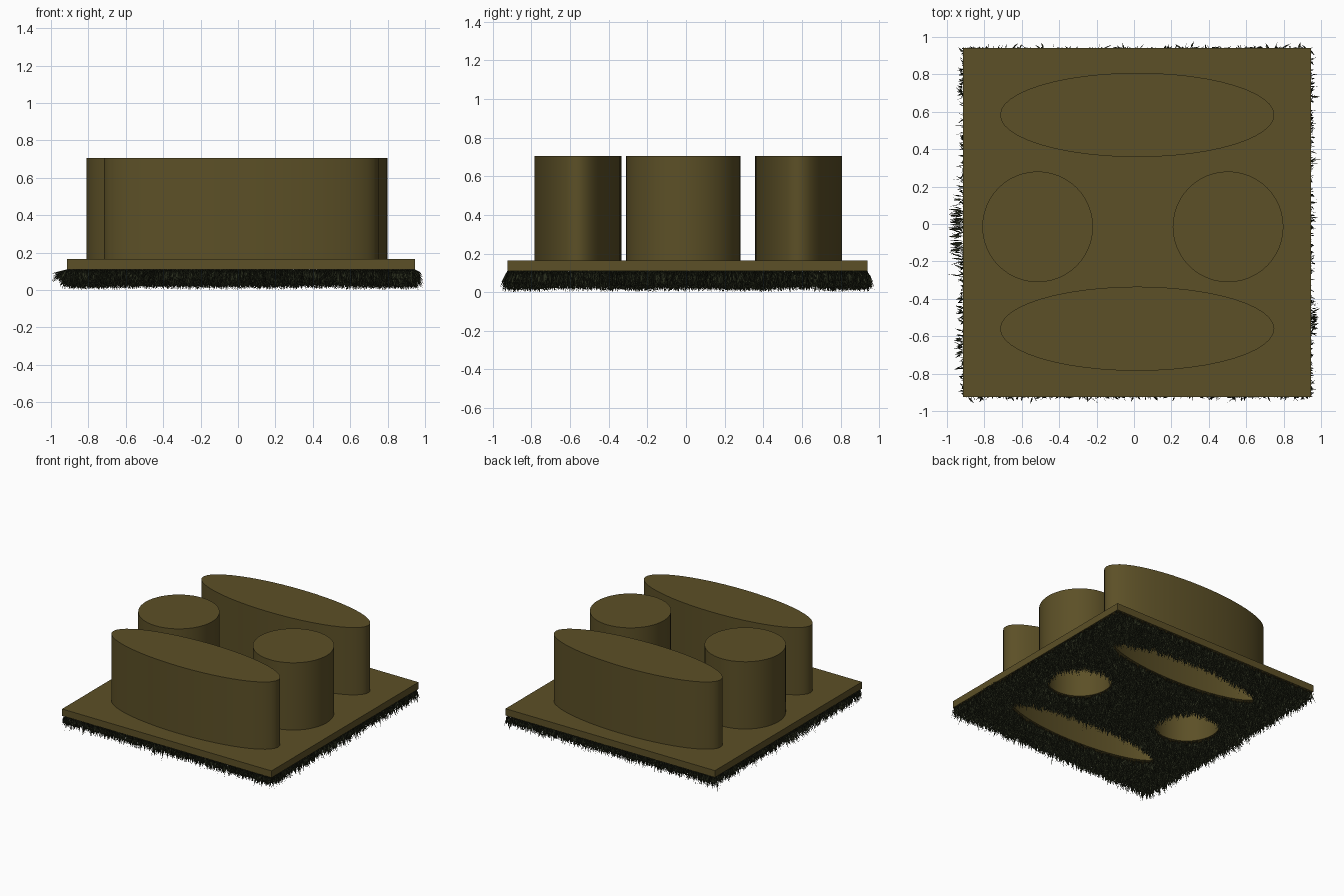
import bpy, bmesh, math, random
from mathutils import Vector

if "Cube" in bpy.data.objects:
    bpy.data.objects.remove(bpy.data.objects["Cube"])

random.seed(4)
X0, X1, Y0, Y1 = -0.915, 0.945, -0.925, 0.94
BOTTOM, TOP, WALL, HEIGHT = 0.11, 0.165, 0.055, 0.705
SIDES = 48
# raised columns: centre x, centre y, radius x, radius y
COLUMNS = [(0.017, 0.583, 0.733, 0.225), (0.017, -0.56, 0.733, 0.225),
           (-0.515, -0.015, 0.296, 0.296), (0.503, -0.015, 0.296, 0.296)]


def material(name, color):
    m = bpy.data.materials.new(name)
    m.diffuse_color = color
    m.use_nodes = True
    m.node_tree.nodes["Principled BSDF"].inputs["Base Color"].default_value = m.diffuse_color
    return m


def outline(col, inset):
    """Points of an ellipse, moved inward along its normals."""
    cx, cy, a, b = col
    pts = []
    for i in range(SIDES):
        t = 2 * math.pi * i / SIDES
        n = Vector((math.cos(t) / a, math.sin(t) / b)).normalized()
        pts.append((cx + a * math.cos(t) - n.x * inset, cy + b * math.sin(t) - n.y * inset))
    return pts


def ring(bm, pts, z):
    vs = [bm.verts.new((x, y, z)) for x, y in pts]
    es = [bm.edges.new((vs[i], vs[(i + 1) % len(vs)])) for i in range(len(vs))]
    return vs, es


def skin(bm, z, cap_z, inset):
    """One sheet: rectangle with the columns rising out of it."""
    border, edges = ring(bm, [(X0, Y0), (X1, Y0), (X1, Y1), (X0, Y1)], z)
    bases = []
    for col in COLUMNS:
        pts = outline(col, inset)
        low, es = ring(bm, pts, z)
        bases.append((low, pts))
        edges += es
    bmesh.ops.triangle_fill(bm, use_beauty=True, use_dissolve=False, edges=edges,
                            normal=(0, 0, 1))
    for low, pts in bases:
        high, _ = ring(bm, pts, cap_z)
        for i in range(SIDES):
            j = (i + 1) % SIDES
            bm.faces.new((low[i], low[j], high[j], high[i]))
        bm.faces.new(high)
    return border


# hollow plate with columns
bm = bmesh.new()
outer = skin(bm, TOP, HEIGHT, 0)
inner = skin(bm, BOTTOM, HEIGHT - WALL, WALL)
for i in range(4):
    j = (i + 1) % 4
    bm.faces.new((inner[i], inner[j], outer[j], outer[i]))
bmesh.ops.recalc_face_normals(bm, faces=bm.faces)
mesh = bpy.data.meshes.new("plate_with_columns")
bm.to_mesh(mesh)
bm.free()
plate = bpy.data.objects.new("plate_with_columns", mesh)
bpy.context.collection.objects.link(plate)
mesh.materials.append(material("olive", (0.107, 0.08, 0.02, 1)))
bpy.context.view_layer.objects.active = plate
plate.select_set(True)
bpy.ops.object.shade_smooth_by_angle(angle=math.radians(30))

# bristles hanging under the plate
verts, faces = [], []


def bristle(x, y, dx, dy, drop):
    """Leaf-shaped blade: root, widest middle, tip."""
    turn = random.uniform(0, math.tau)
    w = random.uniform(0.003, 0.006)
    wx, wy = w * math.cos(turn), w * math.sin(turn)
    mx, my, mz = x + dx * 0.45, y + dy * 0.45, BOTTOM - drop * 0.45
    n = len(verts)
    verts.extend([(x, y, BOTTOM), (mx + wx, my + wy, mz),
                  (x + dx, y + dy, BOTTOM - drop), (mx - wx, my - wy, mz)])
    faces.append((n, n + 1, n + 2, n + 3))


def in_hole(x, y):
    return any(((x - cx) / (a - WALL)) ** 2 + ((y - cy) / (b - WALL)) ** 2 < 1
               for cx, cy, a, b in COLUMNS)


while len(faces) < 50000:
    x, y = random.uniform(X0, X1), random.uniform(Y0, Y1)
    if not in_hole(x, y):
        bristle(x, y, random.gauss(0, 0.02), random.gauss(0, 0.015),
                min(0.11, random.gauss(0.075, 0.014)))

# tufts splaying past the edges: x, y, spread, outward reach, count
for x, y, spread, reach, count in [
        (X0, -0.03, 0.09, -0.085, 90), (X0, 0.73, 0.03, -0.035, 20),
        (X0, -0.43, 0.03, -0.04, 15), (X0, -0.66, 0.03, -0.05, 20),
        (X1, -0.51, 0.03, 0.05, 25), (X1, 0.1, 0.4, 0.025, 40)]:
    for _ in range(count):
        bristle(x, random.gauss(y, spread) if spread < 0.2 else y + random.uniform(-0.7, 0.7),
                reach * random.uniform(0.5, 1), random.gauss(0, 0.015),
                random.uniform(0.02, 0.07))

mesh = bpy.data.meshes.new("bristles")
mesh.from_pydata(verts, [], faces)
mesh.materials.append(material("dark_green", (0.022, 0.026, 0.012, 1)))
bpy.context.collection.objects.link(bpy.data.objects.new("bristles", mesh))
